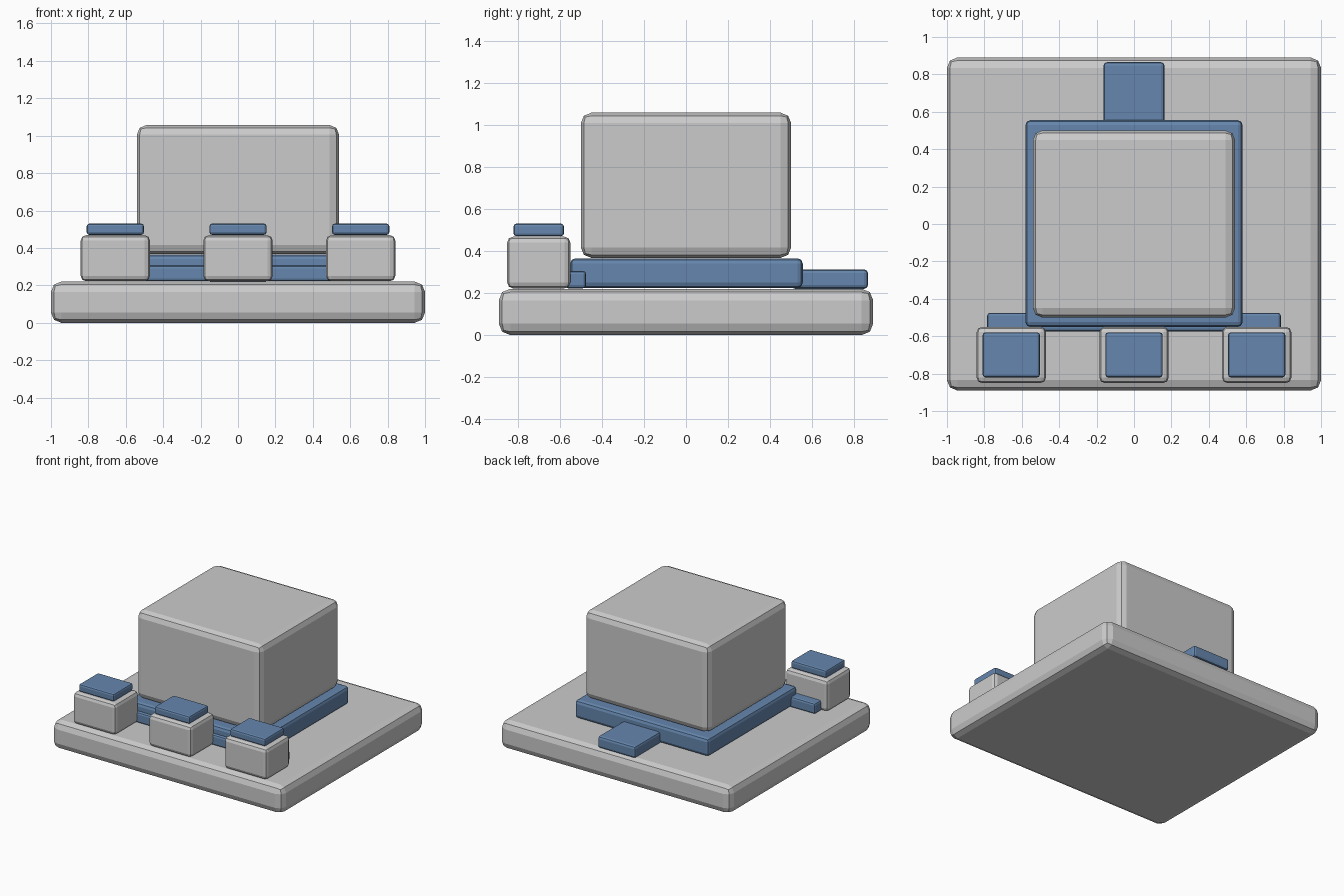
import bpy

if "Cube" in bpy.data.objects:
    bpy.data.objects.remove(bpy.data.objects["Cube"])

blue = bpy.data.materials.new("blue")
blue.diffuse_color = (0.13, 0.24, 0.42, 1)
blue.use_nodes = True
blue.node_tree.nodes["Principled BSDF"].inputs["Base Color"].default_value = blue.diffuse_color


def block(name, x, y, z, bevel, mat=None):
    """Bevelled box from (min, max) ranges on each axis."""
    bpy.ops.mesh.primitive_cube_add(size=1, location=[sum(r) / 2 for r in (x, y, z)])
    ob = bpy.context.object
    ob.name = name
    ob.scale = [r[1] - r[0] for r in (x, y, z)]
    bpy.ops.object.transform_apply(location=False, rotation=False, scale=True)
    mod = ob.modifiers.new("bevel", "BEVEL")
    mod.width = bevel
    mod.segments = 2
    if mat:
        ob.data.materials.append(mat)
    return ob


# Base slab and main body
block("base_slab", (-1, 1), (-0.89, 0.89), (0, 0.22), 0.055)
block("main_body", (-0.54, 0.54), (-0.5, 0.5), (0.367, 1.057), 0.05)

# Blue plinth, front connecting strip and rear tab
block("plinth", (-0.58, 0.58), (-0.55, 0.555), (0.224, 0.365), 0.025, blue)
block("front_strip", (-0.785, 0.785), (-0.575, -0.475), (0.222, 0.305), 0.015, blue)
block("rear_tab", (-0.163, 0.163), (0.5, 0.865), (0.22, 0.312), 0.018, blue)

# Three front pedestals with blue caps
for label, cx in (("left", -0.656), ("centre", 0), ("right", 0.656)):
    block(f"pedestal_{label}", (cx - 0.185, cx + 0.185), (-0.85, -0.55), (0.222, 0.468), 0.028)
    block(f"cap_{label}", (cx - 0.153, cx + 0.153), (-0.82, -0.58), (0.47, 0.53), 0.014, blue)
